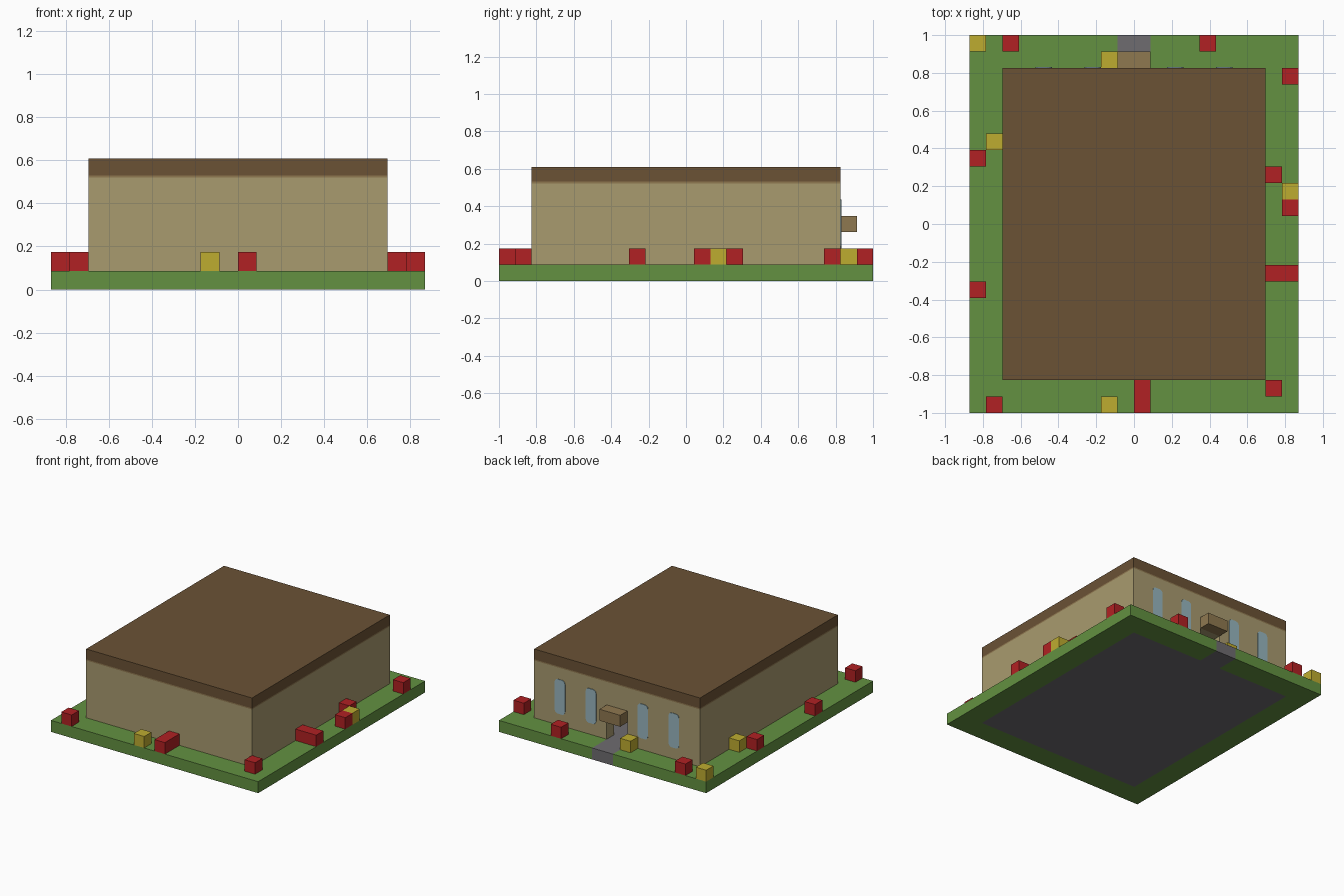
import bpy
import bmesh

if "Cube" in bpy.data.objects:
    bpy.data.objects.remove(bpy.data.objects["Cube"], do_unlink=True)

U = 2 / 23          # one block
NX, NY = 20, 23     # plot size in blocks


def material(name, rgb):
    lin = [((c / 255 + 0.055) / 1.055) ** 2.4 for c in rgb] + [1]
    m = bpy.data.materials.new(name)
    m.use_nodes = True
    m.diffuse_color = lin
    m.node_tree.nodes["Principled BSDF"].inputs["Base Color"].default_value = lin
    return m


grass = material("grass green", (99, 145, 65))
stone = material("path grey", (110, 108, 112))
plaster = material("wall tan", (169, 155, 111))
timber = material("roof brown", (107, 82, 53))
oak = material("canopy brown", (143, 120, 80))
glass = material("window blue", (152, 182, 191))
red = material("red flower", (177, 33, 35))
yellow = material("yellow flower", (190, 172, 48))


def prism(name, outline, z0, z1, mat):
    """Extrude an outline, given in blocks from the plot corner, up from z0 to z1."""
    bm = bmesh.new()
    verts = [bm.verts.new(((x - NX / 2) * U, (y - NY / 2) * U, z0 * U)) for x, y in outline]
    base = bm.faces.new(verts)
    top = bmesh.ops.extrude_face_region(bm, geom=[base])["geom"]
    bmesh.ops.translate(bm, vec=(0, 0, (z1 - z0) * U),
                        verts=[v for v in top if isinstance(v, bmesh.types.BMVert)])
    bmesh.ops.recalc_face_normals(bm, faces=bm.faces)
    mesh = bpy.data.meshes.new(name)
    bm.to_mesh(mesh)
    bm.free()
    mesh.materials.append(mat)
    ob = bpy.data.objects.new(name, mesh)
    bpy.context.collection.objects.link(ob)
    return ob


def box(name, x0, x1, y0, y1, z0, z1, mat):
    return prism(name, [(x0, y0), (x1, y0), (x1, y1), (x0, y1)], z0, z1, mat)


def gapped_ring(x0, x1, y0, y1, t, back):
    """Rectangular ring of thickness t with an entrance gap in its back side."""
    return [(9, back), (x0, back), (x0, y0), (x1, y0), (x1, back), (11, back),
            (11, y1 - t), (x1 - t, y1 - t), (x1 - t, y0 + t),
            (x0 + t, y0 + t), (x0 + t, y1 - t), (9, y1 - t)]


# Ground: lawn around the building, stone floor running out into the path
prism("lawn", gapped_ring(0, 20, 0, 23, 2, 23), 0, 1, grass)
prism("floor_and_path", [(2, 2), (18, 2), (18, 21), (11, 21), (11, 23),
                         (9, 23), (9, 21), (2, 21)], 0, 1, stone)

# Building: hollow walls with a doorway, trim and flat roof
prism("walls", gapped_ring(2, 18, 2, 21, 1, 21), 1, 6, plaster)
box("door_lintel", 9, 11, 20, 21, 3, 6, plaster)
box("roof_trim", 2, 18, 2, 21, 6, 6.1, oak)
box("roof", 2, 18, 2, 21, 6.1, 7, timber)
box("door_canopy", 9, 11, 21, 22, 3, 4, oak)

# Windows: thin panes with rounded corners on the back wall
for i, x in enumerate((4, 7, 12, 15)):
    pane = box(f"window_{i + 1}", x, x + 1, 21, 21.05, 2, 5, glass)
    bm = bmesh.new()
    bm.from_mesh(pane.data)
    corners = [e for e in bm.edges
               if abs(e.verts[0].co.y - e.verts[1].co.y) > 0.001]
    bmesh.ops.bevel(bm, geom=corners, offset=0.3 * U, segments=3,
                    profile=0.5, affect='EDGES')
    bm.to_mesh(pane.data)
    bm.free()

# Flowers: (x, y) blocks on the lawn, with optional width and depth
reds = [(2, 22), (14, 22), (19, 20), (0, 15), (18, 14), (19, 12),
        (18, 8, 2, 1), (0, 7), (18, 1), (1, 0), (10, 0, 1, 2)]
yellows = [(0, 22), (8, 21), (1, 16), (19, 13), (8, 0)]
for label, spots, mat in (("red", reds, red), ("yellow", yellows, yellow)):
    for i, (x, y, *size) in enumerate(spots):
        w, d = size or (1, 1)
        box(f"{label}_flower_{i + 1}", x, x + w, y, y + d, 1, 2, mat)
